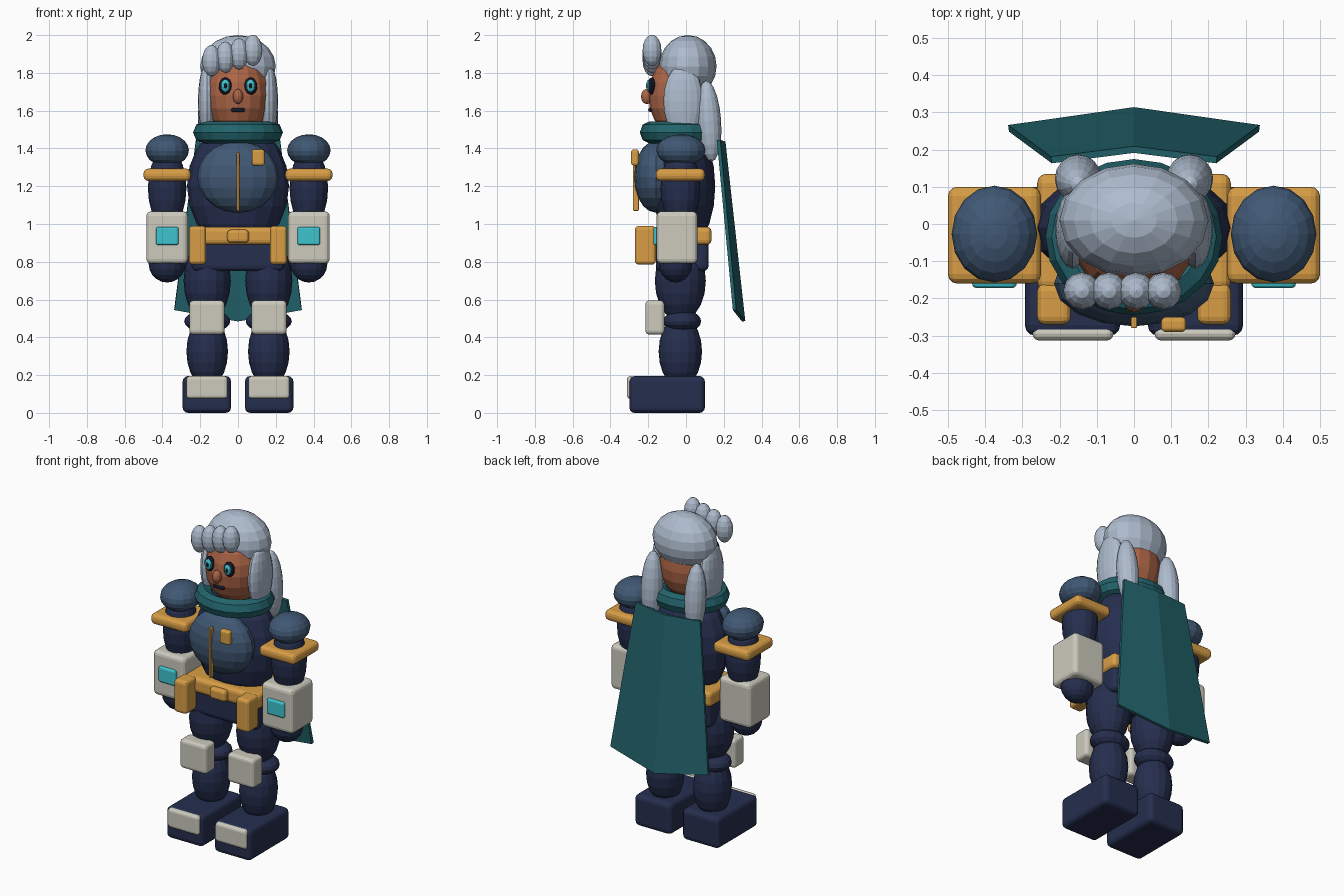
import bpy
import bmesh
from math import radians
from mathutils import Matrix, Vector

cube = bpy.data.objects.get("Cube")
if cube:
    bpy.data.objects.remove(cube, do_unlink=True)


def material(name, rgb):
    """Flat material from a display colour, stored as linear values."""
    linear = [((c / 255 + 0.055) / 1.055) ** 2.4 for c in rgb]
    mat = bpy.data.materials.new(name)
    mat.use_nodes = True
    mat.diffuse_color = (*linear, 1)
    mat.node_tree.nodes["Principled BSDF"].inputs["Base Color"].default_value = (*linear, 1)
    return mat


NAVY = material("navy cloth", (37, 46, 78))
SLATE = material("slate armour", (64, 88, 116))
GOLD = material("gold trim", (216, 158, 70))
CREAM = material("cream plate", (205, 203, 190))
CYAN = material("cyan glow", (62, 196, 206))
TEAL = material("teal cloth", (34, 100, 108))
SKIN = material("brown skin", (172, 101, 70))
SILVER = material("silver hair", (174, 188, 206))
INK = material("dark ink", (20, 24, 40))


def add(name, bm, mat):
    bmesh.ops.recalc_face_normals(bm, faces=bm.faces)
    mesh = bpy.data.meshes.new(name)
    bm.to_mesh(mesh)
    bm.free()
    mesh.materials.append(mat)
    obj = bpy.data.objects.new(name, mesh)
    bpy.context.collection.objects.link(obj)
    return obj


def ball(name, centre, radii, mat, tilt=0, segments=16, rings=10):
    bm = bmesh.new()
    bmesh.ops.create_uvsphere(bm, u_segments=segments, v_segments=rings, radius=1)
    bm.transform(Matrix.Translation(centre) @ Matrix.Rotation(radians(tilt), 4, "X")
                 @ Matrix.Diagonal((*radii, 1)))
    return add(name, bm, mat)


def box(name, x, y, z, mat, bevel=0.02):
    """Rounded box given its range along each axis."""
    lo, hi = Vector((x[0], y[0], z[0])), Vector((x[1], y[1], z[1]))
    bm = bmesh.new()
    bmesh.ops.create_cube(bm, size=1)
    bm.transform(Matrix.Translation((lo + hi) / 2) @ Matrix.Diagonal((*(hi - lo), 1)))
    obj = add(name, bm, mat)
    mod = obj.modifiers.new("rounding", "BEVEL")
    mod.width = bevel
    mod.segments = 3
    return obj


def pair(make, name, *args, **kwargs):
    """Build the left part, then a mirrored copy for the right."""
    left = make("left_" + name, *args, **kwargs)
    right = left.copy()
    right.data = left.data.copy()
    right.name = "right_" + name
    right.data.transform(Matrix.Diagonal((-1, 1, 1, 1)))
    right.data.flip_normals()
    bpy.context.collection.objects.link(right)


# Torso and chest
ball("torso", (0, -0.01, 1.2), (0.27, 0.165, 0.34), NAVY)
ball("chest_plate", (0, -0.16, 1.25), (0.215, 0.115, 0.19), SLATE)
box("zip", (-0.008, 0.008), (-0.28, -0.25), (1.07, 1.38), GOLD, 0.004)
box("badge", (0.073, 0.14), (-0.29, -0.25), (1.31, 1.395), GOLD, 0.012)

# Hips and belt
box("hips", (-0.245, 0.245), (-0.16, 0.12), (0.75, 0.97), NAVY, 0.03)
box("belt", (-0.26, 0.26), (-0.18, 0.135), (0.89, 0.985), GOLD, 0.025)
box("buckle", (-0.057, 0.057), (-0.21, -0.16), (0.9, 0.97), GOLD, 0.018)
pair(box, "pouch", (0.17, 0.26), (-0.27, -0.16), (0.785, 0.99), GOLD, 0.02)

# Collar: swept ring, a little narrower front to back
bpy.ops.mesh.primitive_torus_add(major_segments=20, minor_segments=8,
                                 major_radius=0.18, minor_radius=0.058,
                                 location=(0, -0.035, 1.485))
collar = bpy.context.object
collar.name = "collar"
collar.scale.y = 0.88
collar.data.materials.append(TEAL)

# Head and face
ball("head", (0, -0.03, 1.68), (0.17, 0.17, 0.22), SKIN)
ball("nose", (0, -0.208, 1.675), (0.027, 0.03, 0.04), SKIN, segments=12, rings=8)
box("mouth", (-0.036, 0.036), (-0.2, -0.165), (1.594, 1.614), INK, 0.008)
pair(ball, "eye", (0.067, -0.182, 1.73), (0.035, 0.022, 0.046), INK, segments=12, rings=8)
pair(ball, "iris", (0.067, -0.198, 1.732), (0.023, 0.012, 0.032), CYAN, segments=12, rings=8)
pair(ball, "pupil", (0.067, -0.208, 1.732), (0.009, 0.005, 0.014), INK, segments=8, rings=6)

# Hair
ball("hair_cap", (0, 0.01, 1.835), (0.2, 0.152, 0.165), SILVER)
for i in range(4):
    ball(f"fringe_{i + 1}", (-0.14 + 0.073 * i, -0.18, 1.865 + 0.018 * i),
         (0.05, 0.05, 0.083), SILVER, segments=12, rings=8)
pair(ball, "side_lock", (0.165, -0.015, 1.65), (0.047, 0.105, 0.195), SILVER)
pair(ball, "back_lock", (0.15, 0.122, 1.545), (0.063, 0.064, 0.215), SILVER, tilt=4)

# Arms
ARM = 0.375
pair(ball, "upper_arm", (ARM, -0.03, 1.19), (0.102, 0.105, 0.21), NAVY)
pair(ball, "shoulder", (ARM, -0.027, 1.39), (0.115, 0.13, 0.085), SLATE)
pair(box, "arm_band", (0.25, 0.5), (-0.16, 0.1), (1.228, 1.293), GOLD, 0.025)
pair(box, "cuff", (0.265, 0.485), (-0.155, 0.06), (0.79, 1.067), CREAM, 0.025)
pair(box, "cuff_panel", (0.315, 0.435), (-0.172, -0.14), (0.888, 0.985), CYAN, 0.012)
pair(ball, "hand", (ARM, -0.055, 0.79), (0.098, 0.088, 0.1), NAVY)

# Legs
LEG = 0.163
pair(ball, "thigh", (LEG, -0.03, 0.7), (0.125, 0.135, 0.215), NAVY)
pair(ball, "knee", (LEG, -0.02, 0.485), (0.122, 0.1, 0.06), NAVY)
pair(ball, "shin", (LEG, -0.03, 0.325), (0.11, 0.115, 0.19), NAVY)
pair(box, "knee_pad", (0.072, 0.257), (-0.215, -0.115), (0.415, 0.595), CREAM, 0.02)
pair(box, "boot", (0.037, 0.293), (-0.3, 0.1), (0, 0.195), NAVY, 0.028)
pair(box, "toe_plate", (0.055, 0.273), (-0.313, -0.275), (0.075, 0.195), CREAM, 0.018)

# Cape: two panels meeting at a centre crease
bm = bmesh.new()
top = [bm.verts.new(p) for p in ((-0.222, 0.172, 1.445), (0, 0.2, 1.435), (0.222, 0.172, 1.445))]
hem = [bm.verts.new(p) for p in ((-0.337, 0.257, 0.545), (0, 0.305, 0.485), (0.337, 0.257, 0.545))]
for i in range(2):
    bm.faces.new((top[i], top[i + 1], hem[i + 1], hem[i]))
cape = add("cape", bm, TEAL)
thick = cape.modifiers.new("thickness", "SOLIDIFY")
thick.thickness = 0.018
thick.offset = 0
